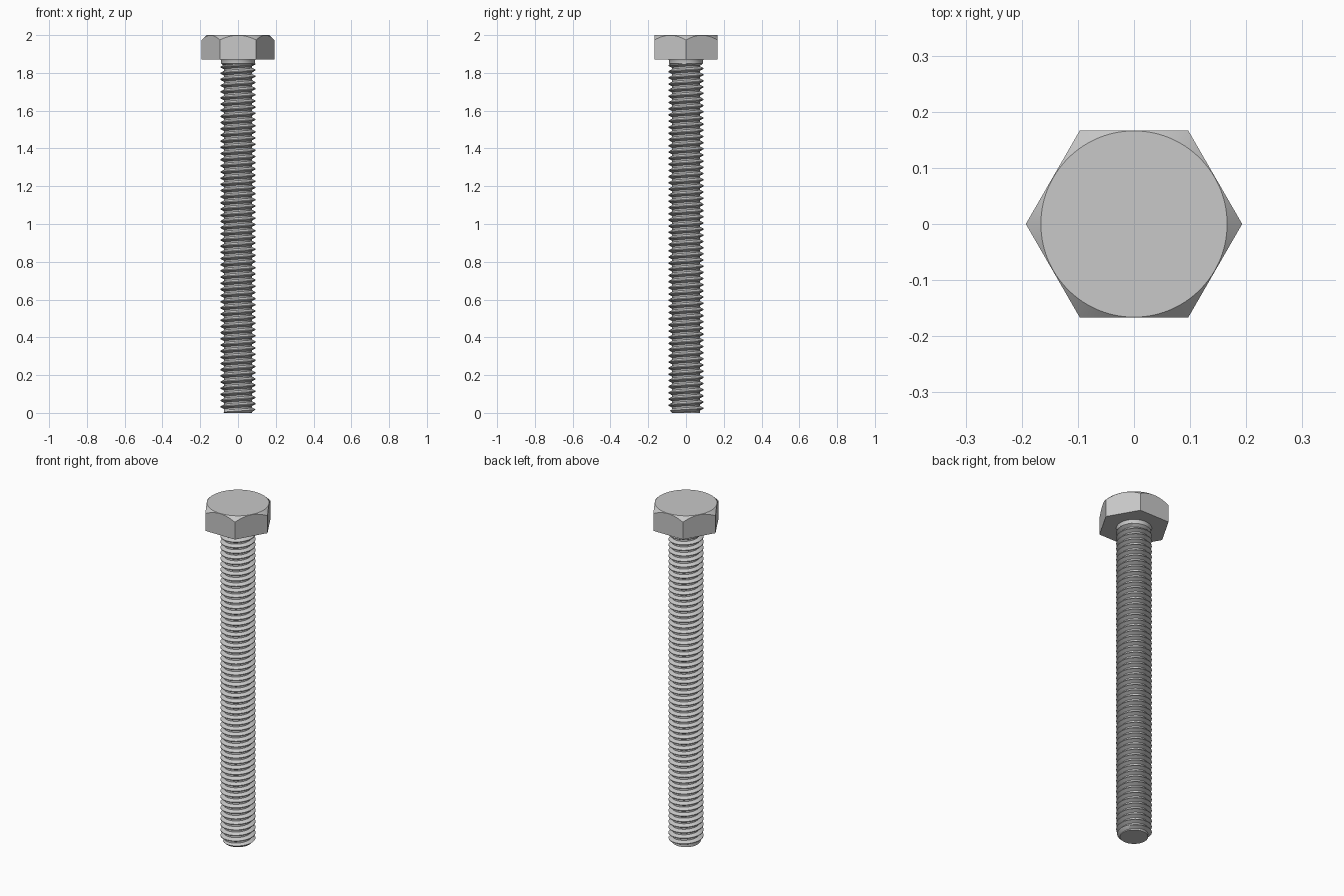
import bpy, bmesh, math

if "Cube" in bpy.data.objects:
    bpy.data.objects.remove(bpy.data.objects["Cube"])

steel = bpy.data.materials.new("steel grey")
steel.diffuse_color = (0.58, 0.58, 0.58, 1)
steel.use_nodes = True
steel.node_tree.nodes["Principled BSDF"].inputs["Base Color"].default_value = steel.diffuse_color


def finish(name, bm):
    """Clean the mesh, close open rims and link it as a named object."""
    bmesh.ops.remove_doubles(bm, verts=bm.verts, dist=1e-5)
    rim = [e for e in bm.edges if e.is_boundary]
    if rim:
        bmesh.ops.holes_fill(bm, edges=rim, sides=0)
    bmesh.ops.recalc_face_normals(bm, faces=bm.faces)
    mesh = bpy.data.meshes.new(name)
    bm.to_mesh(mesh)
    bm.free()
    mesh.materials.append(steel)
    obj = bpy.data.objects.new(name, mesh)
    bpy.context.collection.objects.link(obj)
    bpy.ops.object.select_all(action='DESELECT')
    obj.select_set(True)
    bpy.context.view_layer.objects.active = obj
    bpy.ops.object.shade_smooth_by_angle(angle=math.radians(25))
    return obj


def skin(bm, rows, closed):
    """Quads between neighbouring rows of vertices."""
    n = len(rows)
    for i in range(n if closed else n - 1):
        a, b = rows[i], rows[(i + 1) % n]
        for j in range(len(a) - 1):
            bm.faces.new((a[j], b[j], b[j + 1], a[j + 1]))


# hex head: flat sides cut by a conical chamfer, leaving a round top
FLAT, TOP, UNDER = 0.167, 2.0, 1.872
bm = bmesh.new()
rows = []
for i in range(96):
    t = 2 * math.pi * i / 96
    r = FLAT / math.cos((t % (math.pi / 3)) - math.pi / 6)
    rt = FLAT - 0.001
    c, s = math.cos(t), math.sin(t)
    rows.append([bm.verts.new((r * c, r * s, UNDER)),
                 bm.verts.new((r * c, r * s, TOP - (r - rt) * 0.95)),
                 bm.verts.new((rt * c, rt * s, TOP))])
skin(bm, rows, True)
finish("hex_head", bm)

# smooth neck under the head
bm = bmesh.new()
rows = []
for i in range(64):
    t = 2 * math.pi * i / 64
    rows.append([bm.verts.new((r * math.cos(t), r * math.sin(t), z))
                 for r, z in ((0.074, 1.838), (0.09, 1.850), (0.09, 1.864), (0.094, 1.873))])
skin(bm, rows, True)
finish("neck", bm)

# threaded shank: helical V profile, trimmed at both ends, chamfered tip
PITCH, CREST, ROOT, TIP, END = 0.0327, 0.0935, 0.0735, 0.074, 1.85
PROFILE = ((-0.125, ROOT), (0.125, ROOT), (0.4375, CREST), (0.5625, CREST))
SEG, TURNS = 48, int(END / PITCH) + 3
bm = bmesh.new()
rows = []
for i in range(SEG + 1):
    t = 2 * math.pi * i / SEG
    row = []
    for k in range(-2, TURNS):
        for off, r in PROFILE:
            z = (k + off + i / SEG) * PITCH
            r = min(r, TIP + max(z, 0))
            if z <= 0:
                z, r = 0, TIP
            elif z >= END:
                z, r = END, 0.08
            row.append(bm.verts.new((r * math.cos(t), r * math.sin(t), z)))
    rows.append(row)
skin(bm, rows, False)
finish("threaded_shank", bm)
